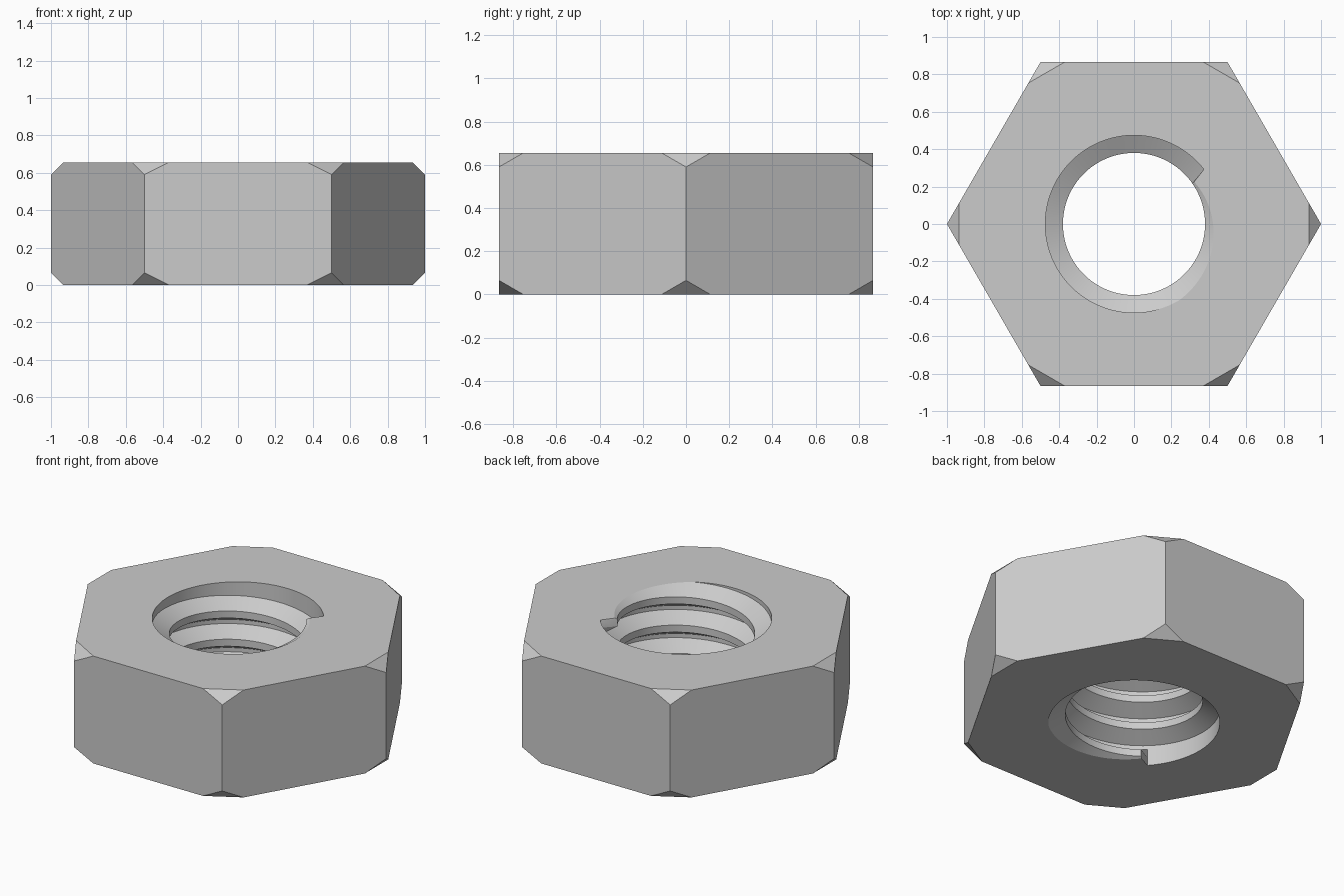
import bpy, bmesh
from math import radians, cos, sin
from mathutils import Vector

cube = bpy.data.objects.get("Cube")
if cube:
    bpy.data.objects.remove(cube, do_unlink=True)

HEIGHT = 0.655
CHAMFER = 0.065
MINOR, MAJOR = 0.38, 0.474
PITCH = 0.172
CREST, FLANK = 0.0215, 0.0735       # half widths of the ridge tip and its foot
RIDGE_START, RIDGE_END = -857, 395  # degrees along the helix
STEP = 3

bm = bmesh.new()

# Hexagonal sides with clipped corners
corners = [Vector((cos(radians(60 * i)), sin(radians(60 * i)), 0)) for i in range(6)]


def corner_points(i):
    here = corners[i]
    before = here.lerp(corners[i - 1], 2 * CHAMFER)
    after = here.lerp(corners[(i + 1) % 6], 2 * CHAMFER)
    up = Vector((0, 0, HEIGHT))
    rim = Vector((0, 0, CHAMFER))
    points = dict(low=here + rim, high=here + up - rim, low_before=before,
                  low_after=after, high_before=before + up, high_after=after + up)
    return {name: bm.verts.new(p) for name, p in points.items()}


pts = [corner_points(i) for i in range(6)]
for i, a in enumerate(pts):
    b = pts[(i + 1) % 6]
    bm.faces.new((a["low"], a["low_after"], b["low_before"], b["low"],
                  b["high"], b["high_before"], a["high_after"], a["high"]))
    bm.faces.new((a["low"], a["low_before"], a["low_after"]))
    bm.faces.new((a["high"], a["high_after"], a["high_before"]))

# Threaded bore: the ridge profile swept along a helix
profile = [(-PITCH / 2, 0), (-FLANK, 0), (-CREST, 1), (CREST, 1), (FLANK, 0), (PITCH / 2, 0)]
bore_verts, bore_faces = [], []
previous = None
for deg in range(-1375, 925, STEP):
    centre = 0.5835 + PITCH * (deg - 305) / 360
    on_ridge = RIDGE_START <= deg <= RIDGE_END
    column = []
    for offset, rise in profile:
        r = MAJOR - (MAJOR - MINOR) * rise * on_ridge
        column.append(bm.verts.new((r * cos(radians(deg)), r * sin(radians(deg)), centre + offset)))
    bore_verts += column
    if previous:
        for k in range(len(profile) - 1):
            bore_faces.append(bm.faces.new((previous[k], previous[k + 1], column[k + 1], column[k])))
    previous = column
bmesh.ops.remove_doubles(bm, verts=bore_verts, dist=0.0005)

# Trim the bore to the height of the nut, then close both ends around it
for level, direction in ((0, -1), (HEIGHT, 1)):
    bore = [f for f in bm.faces if all(v.co.xy.length < 0.6 for v in f.verts)]
    geom = bore + list({e for f in bore for e in f.edges}) + list({v for f in bore for v in f.verts})
    bmesh.ops.bisect_plane(bm, geom=geom, dist=0.00001, plane_co=(0, 0, level),
                           plane_no=(0, 0, direction), clear_outer=True)
for level, direction in ((0, -1), (HEIGHT, 1)):
    rim = [e for e in bm.edges if e.is_boundary
           and all(abs(v.co.z - level) < 0.0002 for v in e.verts)]
    bmesh.ops.triangle_fill(bm, use_beauty=True, use_dissolve=False,
                            edges=rim, normal=(0, 0, direction))
bmesh.ops.recalc_face_normals(bm, faces=bm.faces[:])

mesh = bpy.data.meshes.new("hex_nut")
bm.to_mesh(mesh)
bm.free()
nut = bpy.data.objects.new("hex_nut", mesh)
bpy.context.collection.objects.link(nut)

# Plain grey metal
grey = bpy.data.materials.new("light_grey")
grey.use_nodes = True
colour = (0.6, 0.6, 0.6, 1)
grey.diffuse_color = colour
grey.node_tree.nodes["Principled BSDF"].inputs["Base Color"].default_value = colour
mesh.materials.append(grey)

bpy.ops.object.select_all(action="DESELECT")
nut.select_set(True)
bpy.context.view_layer.objects.active = nut
bpy.ops.object.shade_smooth_by_angle(angle=radians(25))
